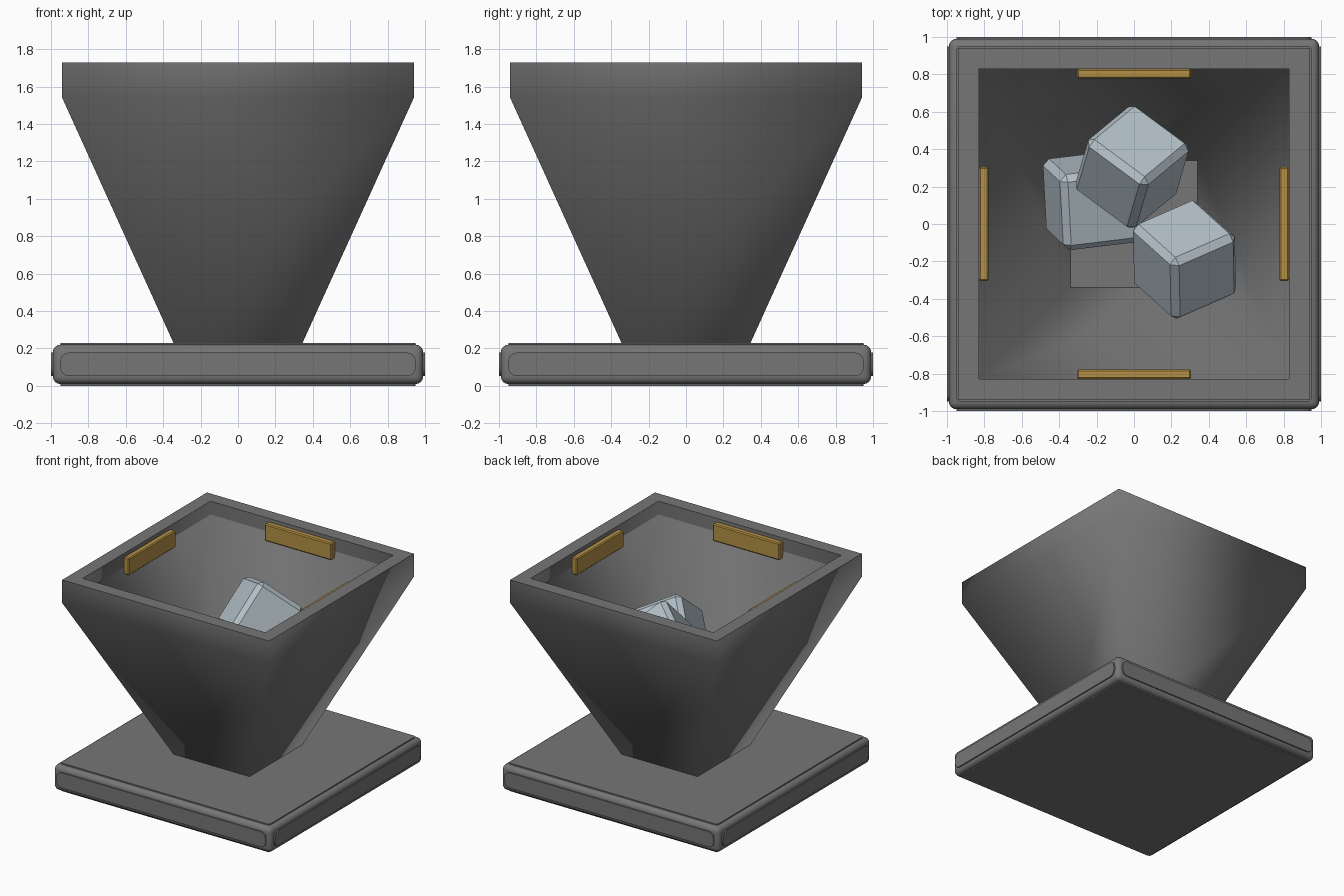
import bpy, bmesh, math
from mathutils import Vector, Matrix

if "Cube" in bpy.data.objects:
    bpy.data.objects.remove(bpy.data.objects["Cube"])


def material(name, rgb):
    m = bpy.data.materials.new(name)
    m.diffuse_color = (*rgb, 1)
    m.use_nodes = True
    m.node_tree.nodes["Principled BSDF"].inputs["Base Color"].default_value = m.diffuse_color
    return m


GREY = material("dark grey metal", (0.18, 0.18, 0.18))
GOLD = material("gold", (0.46, 0.28, 0.06))
ICE = material("pale ice blue", (0.46, 0.54, 0.59))


def finish(name, bm, mat, angle=None):
    bmesh.ops.recalc_face_normals(bm, faces=bm.faces)
    me = bpy.data.meshes.new(name)
    bm.to_mesh(me)
    bm.free()
    me.materials.append(mat)
    if angle:
        me.shade_smooth()
        me.set_sharp_from_angle(angle=math.radians(angle))
    ob = bpy.data.objects.new(name, me)
    bpy.context.collection.objects.link(ob)
    return ob


def box(name, loc, size, mat, bevel, segments=1, axis=None, angle=None):
    """Box with bevelled edges; with axis set, only edges along that axis."""
    bm = bmesh.new()
    bmesh.ops.create_cube(bm, size=1)
    bmesh.ops.scale(bm, vec=size, verts=bm.verts)
    edges = [e for e in bm.edges if axis is None or
             abs((e.verts[0].co - e.verts[1].co)[axis]) > 1e-4]
    bmesh.ops.bevel(bm, geom=edges, offset=bevel, segments=segments,
                    profile=0.5, affect='EDGES')
    ob = finish(name, bm, mat, angle)
    ob.location = loc
    return ob


# Base slab with thin raised panels on every side
box("base_body", (0, 0, 0.115), (1.98, 1.98, 0.21), GREY, 0.04, 4, angle=35)
for name, z in (("base_top_panel", 0.2225), ("base_bottom_panel", 0.0075)):
    box(name, (0, 0, z), (1.9, 1.9, 0.015), GREY, 0.02, 3, axis=2, angle=35)
for i in range(4):
    a = i * math.pi / 2
    panel = box("base_side_panel", (0.9925 * math.sin(a), -0.9925 * math.cos(a), 0.115),
                (1.9, 0.015, 0.125), GREY, 0.045, 4, axis=1, angle=35)
    panel.rotation_euler.z = a

# Square funnel: outer wall, upright rim, inner wall
profile = [(0.345, 0.23), (0.94, 1.54), (0.94, 1.73),
           (0.83, 1.73), (0.83, 1.62), (0.34, 0.23)]
bm = bmesh.new()
rings = [[bm.verts.new((sx * h, sy * h, z))
          for sx, sy in ((-1, -1), (1, -1), (1, 1), (-1, 1))] for h, z in profile]
for k, lower in enumerate(rings):
    upper = rings[(k + 1) % len(rings)]
    for i in range(4):
        j = (i + 1) % 4
        f = bm.faces.new((lower[i], lower[j], upper[j], upper[i]))
        f.smooth = k not in (2, 5)
for k in (0, 2, 3, 4, 5):
    for i in range(4):
        bm.edges.get((rings[k][i], rings[k][(i + 1) % 4])).smooth = False
finish("funnel", bm, GREY)

# Gold clips on the inside of the rim
for i in range(4):
    a = i * math.pi / 2
    clip = box("rim_clip", (0.804 * math.sin(a), -0.804 * math.cos(a), 1.635),
               (0.61, 0.052, 0.14), GOLD, 0.008)
    clip.rotation_euler.z = a

# Tumbled ice cubes: centre and two edge directions each
cubes = [((-0.01, 0.305, 1.21), (0.23, 0.19, -0.2275), (-0.31, 0.22, -0.114)),
         ((0.27, -0.19, 1.035), (0.32, 0.14, -0.168), (-0.22, 0.19, -0.244)),
         ((-0.23, 0.125, 0.82), (0.366, 0.044, -0.09), (0.02, -0.36, -0.098))]
for loc, u, v in cubes:
    u = Vector(u).normalized()
    v = Vector(v)
    v = (v - u * v.dot(u)).normalized()
    cube = box("ice_cube", loc, (0.42, 0.42, 0.42), ICE, 0.035)
    rot = Matrix((u, v, u.cross(v))).transposed()
    cube.rotation_euler = rot.to_euler()
